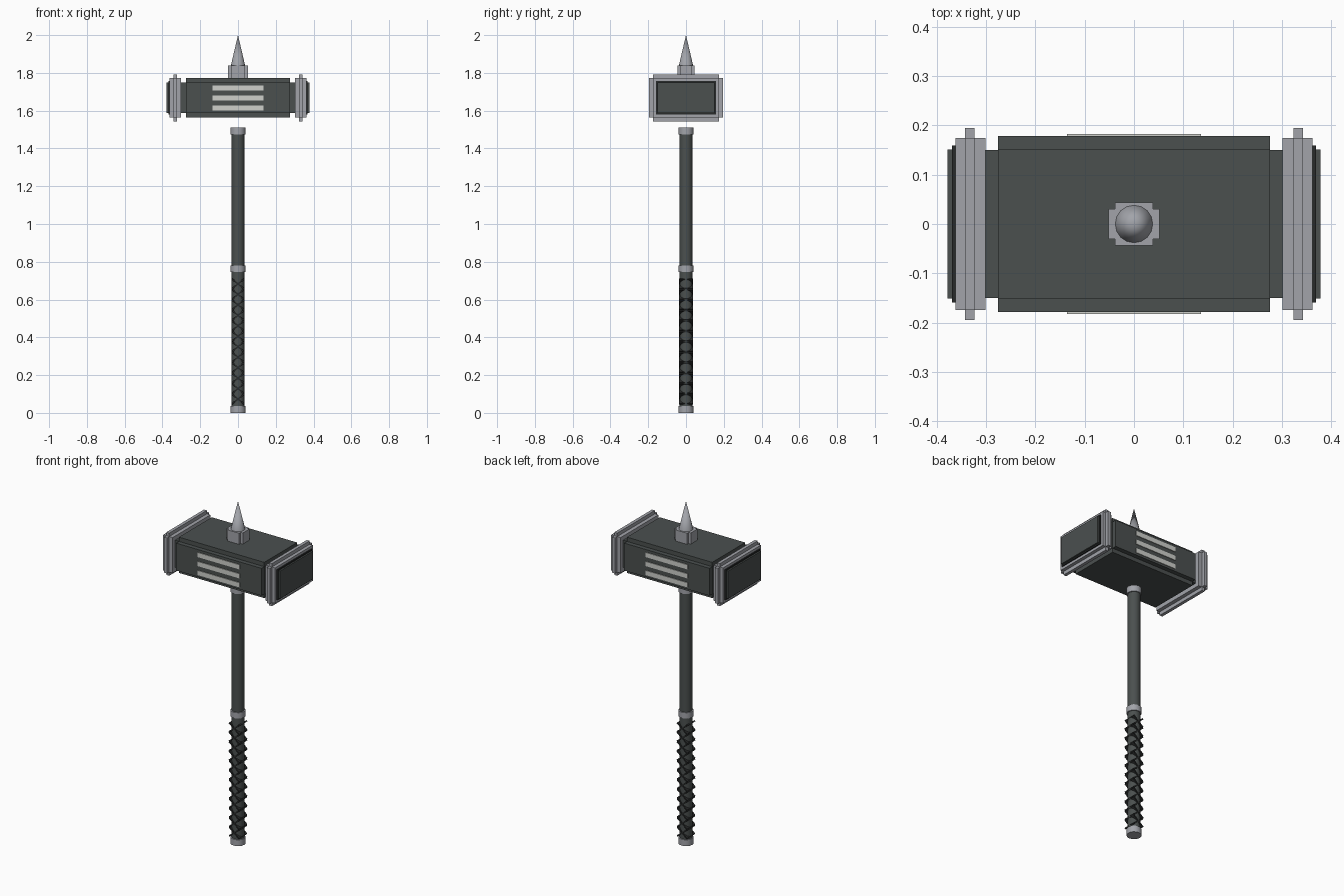
import bpy
import math

cube = bpy.data.objects.get("Cube")
if cube:
    bpy.data.objects.remove(cube, do_unlink=True)


def material(name, rgb):
    m = bpy.data.materials.new(name)
    m.use_nodes = True
    m.diffuse_color = (*rgb, 1)
    m.node_tree.nodes["Principled BSDF"].inputs["Base Color"].default_value = (*rgb, 1)
    return m


dark = material("dark iron", (0.07, 0.08, 0.078))
steel = material("pale steel", (0.36, 0.37, 0.4))
inlay = material("light inlay", (0.62, 0.63, 0.6))
leather = material("black leather", (0.022, 0.024, 0.024))


def finish(name, mat):
    ob = bpy.context.object
    ob.name = name
    ob.data.materials.append(mat)
    return ob


def box(name, mat, x, y, z, tilt=0):
    """Box from (min, max) ranges, turned about the y axis."""
    bpy.ops.mesh.primitive_cube_add(
        size=1, location=[(a + b) / 2 for a, b in (x, y, z)], rotation=(0, tilt, 0))
    ob = finish(name, mat)
    ob.scale = [b - a for a, b in (x, y, z)]
    return ob


def span(h):
    return (-h, h)


def rod(name, mat, radius, z0, z1, tip=None):
    bpy.ops.mesh.primitive_cone_add(
        vertices=16, radius1=radius, radius2=radius if tip is None else tip,
        depth=z1 - z0, location=(0, 0, (z0 + z1) / 2))
    ob = finish(name, mat)
    bpy.ops.object.shade_smooth_by_angle(angle=math.radians(30))
    return ob


# Handle with three steel rings
rod("shaft", dark, 0.034, 0.02, 1.49)
for name, z0, z1 in (("pommel_ring", 0, 0.037), ("middle_ring", 0.745, 0.78),
                     ("top_ring", 1.473, 1.51)):
    rod(name, steel, 0.04, z0, z1)

# Criss-cross grip slats through the lower shaft
COUNT = 12
for i in range(COUNT):
    z = 0.073 + i * 0.61 / (COUNT - 1)
    for side, turn in (("left", 1), ("right", -1)):
        box(f"grip_slat_{side}_{i + 1}", leather, span(0.041), span(0.038),
            (z - 0.004, z + 0.004), turn * math.radians(40))

# Hammer head: a neck and a block with stepped long edges
box("head_neck", dark, span(0.31), span(0.15), (1.588, 1.748))
box("head_block_wide", dark, span(0.276), span(0.178), (1.588, 1.748))
box("head_block_tall", dark, span(0.276), span(0.152), (1.564, 1.773))

# Inlaid bars on the front and back
for side, s in (("front", -1), ("back", 1)):
    for i in range(3):
        z = 1.614 + i * 0.0525
        box(f"{side}_inlay_{i + 1}", inlay, span(0.136),
            sorted((s * 0.175, s * 0.182)), (z - 0.0135, z + 0.0135))

# Collars and striking faces at both ends
for side, s in (("left", 1), ("right", -1)):
    def ends(a, b):
        return sorted((s * a, s * b))
    box(f"{side}_collar", steel, ends(0.301, 0.362), span(0.174), (1.564, 1.772))
    box(f"{side}_collar_rib_wide", steel, ends(0.323, 0.342), span(0.195), (1.564, 1.772))
    box(f"{side}_collar_rib_tall", steel, ends(0.323, 0.342), span(0.174), (1.543, 1.792))
    box(f"{side}_face_border", leather, ends(0.36, 0.369), span(0.159), (1.579, 1.757))
    box(f"{side}_striking_face", dark, ends(0.36, 0.378), span(0.151), (1.587, 1.749))

# Top mount and spike
box("spike_mount_wide", steel, span(0.052), span(0.03), (1.77, 1.838))
box("spike_mount_deep", steel, span(0.038), span(0.044), (1.77, 1.838))
rod("spike", steel, 0.038, 1.838, 2.0, tip=0)
